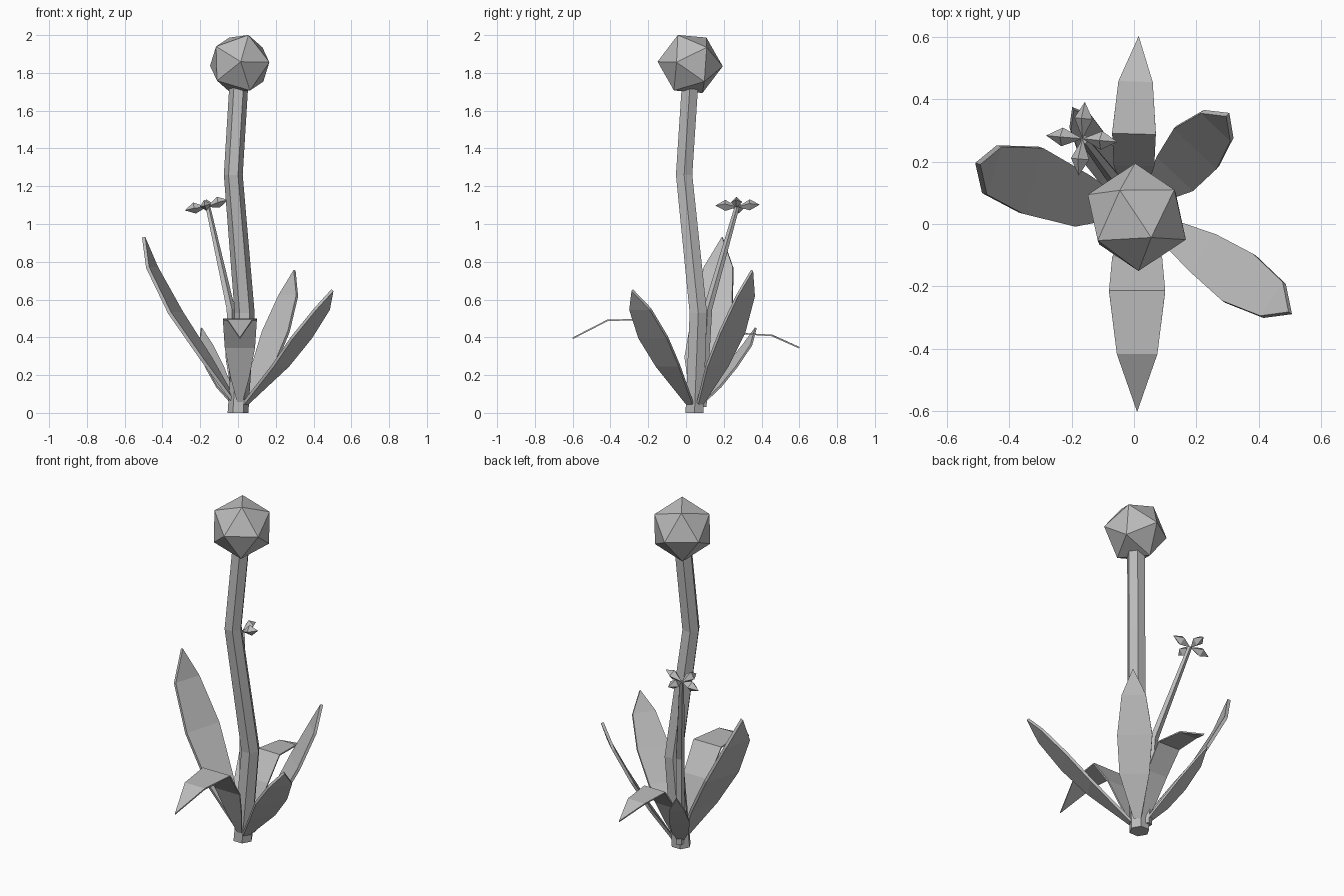
import bpy
import bmesh
import math
from mathutils import Vector, Matrix

cube = bpy.data.objects.get("Cube")
if cube:
    bpy.data.objects.remove(cube, do_unlink=True)

# Single plain material
grey = bpy.data.materials.new("plain_grey")
grey.use_nodes = True
grey.diffuse_color = (0.5, 0.5, 0.5, 1)
bsdf = next(n for n in grey.node_tree.nodes if n.type == 'BSDF_PRINCIPLED')
bsdf.inputs["Base Color"].default_value = (0.5, 0.5, 0.5, 1)
bsdf.inputs["Roughness"].default_value = 0.9


def finish(bm, name):
    bmesh.ops.recalc_face_normals(bm, faces=bm.faces[:])
    mesh = bpy.data.meshes.new(name)
    bm.to_mesh(mesh)
    bm.free()
    mesh.materials.append(grey)
    obj = bpy.data.objects.new(name, mesh)
    bpy.context.collection.objects.link(obj)
    return obj


def tube(name, path, sides, turn=0.0):
    """Faceted tube through (x, y, z, radius) points with closed ends."""
    bm = bmesh.new()
    rings = []
    for x, y, z, r in path:
        angles = [turn + math.tau * i / sides for i in range(sides)]
        rings.append([bm.verts.new((x + r * math.cos(a), y + r * math.sin(a), z))
                      for a in angles])
    for low, high in zip(rings, rings[1:]):
        for i in range(sides):
            j = (i + 1) % sides
            bm.faces.new((low[i], low[j], high[j], high[i]))
    bm.faces.new(rings[0])
    bm.faces.new(rings[-1])
    return finish(bm, name)


def leaf(name, spine, thickness):
    """Flat blade along (x, y, z, half_width) points, ending in a tip."""
    bm = bmesh.new()
    start, tip = Vector(spine[0][:3]), Vector(spine[-1][:3])
    side = (tip - start).cross(Vector((0, 0, 1))).normalized()
    rows = []
    for x, y, z, half in spine[:-1]:
        mid = Vector((x, y, z))
        rows.append((bm.verts.new(mid - side * half), bm.verts.new(mid + side * half)))
    for a, b in zip(rows, rows[1:]):
        bm.faces.new((a[0], a[1], b[1], b[0]))
    bm.faces.new((rows[-1][0], rows[-1][1], bm.verts.new(tip)))
    obj = finish(bm, name)
    solid = obj.modifiers.new("thickness", 'SOLIDIFY')
    solid.thickness = thickness
    solid.offset = 0
    return obj


# Main stem and flower stalk
tube("main_stem", [(0.0, 0.045, 0.0, 0.055), (0.035, 0.065, 0.53, 0.053),
                   (-0.025, -0.01, 1.26, 0.05), (0.005, 0.022, 1.75, 0.05)], 6)
tube("flower_stalk", [(-0.02, 0.085, 0.03, 0.025), (-0.04, 0.115, 0.55, 0.025),
                      (-0.16, 0.27, 1.09, 0.014)], 5)

# Seed head: tilted icosahedron
bm = bmesh.new()
bmesh.ops.create_icosphere(bm, subdivisions=1, radius=0.173)
up = Vector((0.046, -0.065, 0.153)).normalized()
out = Vector((0.16, -0.072, 0.005))
out = (out - up * out.dot(up)).normalized()
turn = Matrix((out, up.cross(out), up)).transposed().to_4x4()
bm.transform(Matrix.Translation((0.009, 0.022, 1.847)) @ turn)
finish(bm, "seed_head")

# Arching leaves at front and back
leaf("front_leaf", [(0.01, -0.0, 0.06, 0.015), (0.01, -0.05, 0.19, 0.05),
                    (0.01, -0.11, 0.345, 0.08), (0.01, -0.215, 0.495, 0.09),
                    (0.01, -0.415, 0.49, 0.065), (0.01, -0.6, 0.395, 0)], 0.008)
leaf("back_leaf", [(0.0, 0.08, 0.05, 0.015), (0.0, 0.13, 0.16, 0.045),
                   (0.0, 0.19, 0.29, 0.065), (0.0, 0.29, 0.42, 0.07),
                   (0.005, 0.455, 0.41, 0.055), (0.015, 0.6, 0.345, 0)], 0.008)

# Upright leaves around the base
leaf("tall_right_leaf", [(-0.02, 0.045, 0.06, 0.02), (-0.17, 0.075, 0.29, 0.085),
                         (-0.33, 0.14, 0.53, 0.11), (-0.455, 0.173, 0.77, 0.08),
                         (-0.5, 0.193, 0.93, 0)], 0.018)
leaf("back_left_leaf", [(0.04, 0.075, 0.05, 0.02), (0.135, 0.165, 0.25, 0.08),
                        (0.2, 0.245, 0.43, 0.094), (0.266, 0.315, 0.62, 0.065),
                        (0.3, 0.35, 0.755, 0)], 0.016)
leaf("front_left_leaf", [(0.04, 0.02, 0.05, 0.02), (0.225, -0.096, 0.25, 0.073),
                         (0.337, -0.174, 0.40, 0.09), (0.445, -0.243, 0.55, 0.065),
                         (0.5, -0.285, 0.65, 0)], 0.016)
leaf("small_back_leaf", [(-0.02, 0.08, 0.05, 0.015), (-0.075, 0.16, 0.14, 0.045),
                         (-0.125, 0.24, 0.245, 0.055), (-0.17, 0.325, 0.36, 0.04),
                         (-0.195, 0.37, 0.45, 0)], 0.012)

# Four faceted petals, each a stretched double pyramid
bm = bmesh.new()
for k in range(4):
    a = math.radians(-5 + 90 * k)
    direction = Vector((math.cos(a), math.sin(a), 0.0))
    across = Vector((-direction.y, direction.x, 0))
    lift = Vector((0, 0, 0.03))
    root = bm.verts.new((0, 0, -0.01))
    end = bm.verts.new(direction * 0.118)
    mid = direction * 0.065
    ring = [bm.verts.new(mid + v) for v in (across * 0.03, lift, -across * 0.03, -lift)]
    for i in range(4):
        bm.faces.new((root, ring[i], ring[i - 1]))
        bm.faces.new((end, ring[i - 1], ring[i]))
bm.transform(Matrix.Translation((-0.167, 0.273, 1.1)) @ Matrix.Rotation(-0.24, 4, 'Y'))
finish(bm, "flower_petals")
